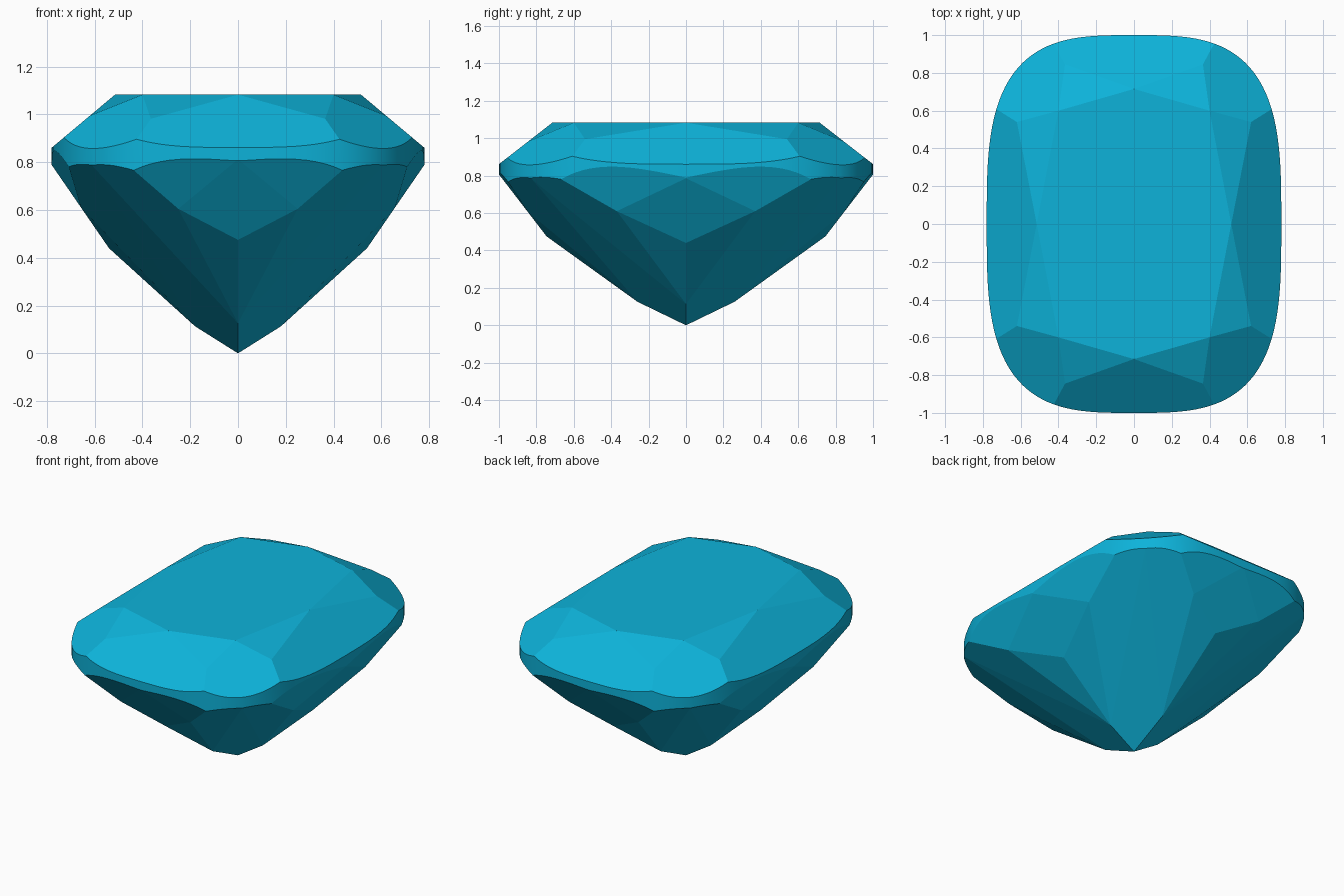
import bpy, bmesh, math
from mathutils import Vector

if "Cube" in bpy.data.objects:
    bpy.data.objects.remove(bpy.data.objects["Cube"])

W, L, TOP = 0.78, 1.0, 1.083
INSIDE = Vector((0, 0, 0.7))

# Rounded cushion outline as a superellipse prism
bm = bmesh.new()
N, P = 128, 2 / 3.25
ring = []
for i in range(N):
    t = 2 * math.pi * i / N
    c, s = math.cos(t), math.sin(t)
    ring.append((W * math.copysign(abs(c) ** P, c), L * math.copysign(abs(s) ** P, s)))
low = [bm.verts.new((x, y, -0.2)) for x, y in ring]
high = [bm.verts.new((x, y, TOP)) for x, y in ring]
bm.faces.new(high)
bm.faces.new(low[::-1])
for i in range(N):
    j = (i + 1) % N
    bm.faces.new((low[i], low[j], high[j], high[i])).smooth = True   # girdle

# Crown points
table_y, table_x, table_c = (0, 0.715, TOP), (0.515, 0, TOP), (0.4, 0.6, TOP)
crown_y, crown_x = (0.365, 0.845, 0.982), (0.62, 0.54, 0.995)
# Pavilion points
tip = (0, 0, 0)
low_y, mid_y, wing_y = (0, 0.26, 0.126), (0, 0.745, 0.475), (0.25, 0.845, 0.605)
low_x, mid_x, wing_x = (0.18, 0, 0.1134), (0.54, 0, 0.44), (0.657, 0.37, 0.61)
corner = (0.62, 0.84, 0.798)


def flip(p, sx, sy):
    return (p[0] * sx, p[1] * sy, p[2])


facets = [
    # crown: mains, stars, corner
    (table_y, crown_y, flip(crown_y, -1, 1)),
    (table_x, crown_x, flip(crown_x, 1, -1)),
    (table_y, table_c, crown_y),
    (table_x, table_c, crown_x),
    (table_c, crown_y, crown_x),
    # pavilion: corner kite, long corner facets, lower mains
    (tip, low_x, low_y),
    (low_y, wing_y, corner),
    (low_x, wing_x, corner),
    (low_y, mid_y, wing_y),
    (low_x, mid_x, wing_x),
    # pavilion: upper kites and girdle facets
    (mid_y, wing_y, flip(wing_y, -1, 1)),
    (mid_x, wing_x, flip(wing_x, 1, -1)),
    (wing_y, (0, 1, 0.806), (0.4, 0.955, 0.77)),
    (wing_x, (0.78, 0, 0.79), (0.71, 0.64, 0.778)),
]

# Cut every facet in all four mirrored positions
done = set()
for pts in facets:
    for sx in (1, -1):
        for sy in (1, -1):
            a, b, c = (Vector(flip(p, sx, sy)) for p in pts)
            n = (b - a).cross(c - a).normalized()
            if n.dot(INSIDE - a) > 0:
                n = -n
            key = tuple(round(v * 1000) for v in n)
            if key in done:
                continue
            done.add(key)
            bmesh.ops.bisect_plane(bm, geom=bm.verts[:] + bm.edges[:] + bm.faces[:],
                                   dist=1e-5, plane_co=a, plane_no=n, clear_outer=True)
            bmesh.ops.remove_doubles(bm, verts=bm.verts[:], dist=1e-4)
            edge = [e for e in bm.edges if e.is_boundary]
            if edge:
                new = bmesh.ops.holes_fill(bm, edges=edge, sides=0)
                for f in new["faces"]:
                    f.smooth = False

bmesh.ops.recalc_face_normals(bm, faces=bm.faces[:])
mesh = bpy.data.meshes.new("gemstone")
bm.to_mesh(mesh)
bm.free()
gem = bpy.data.objects.new("gemstone", mesh)
bpy.context.collection.objects.link(gem)

mat = bpy.data.materials.new("blue_gem")
mat.diffuse_color = (0.004, 0.45, 0.7, 1)
mat.use_nodes = True
mat.node_tree.nodes["Principled BSDF"].inputs["Base Color"].default_value = mat.diffuse_color
mesh.materials.append(mat)
